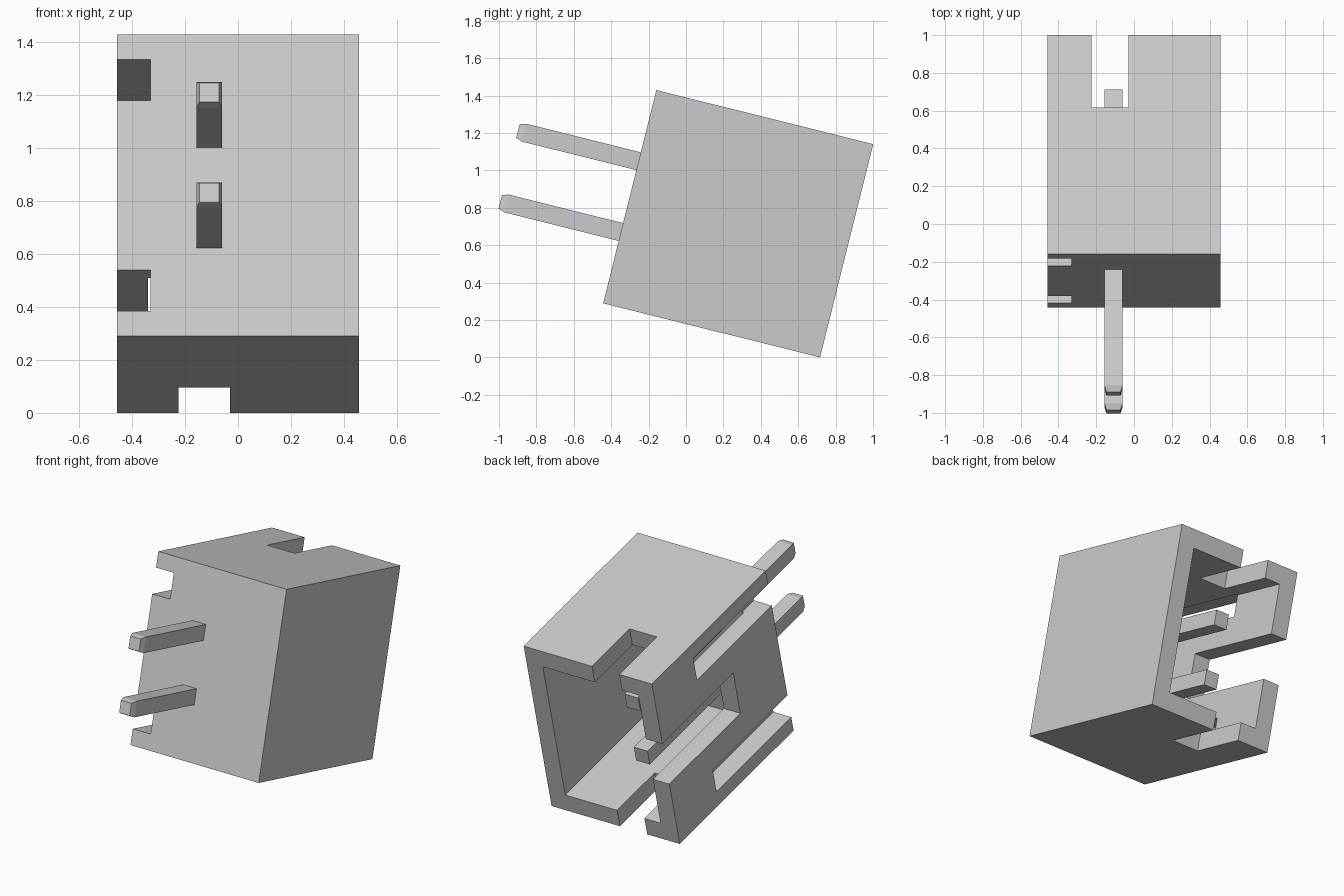
import bpy, bmesh, math
from mathutils import Matrix, Vector

old = bpy.data.objects.get("Cube")
if old:
    bpy.data.objects.remove(old, do_unlink=True)

W, D, H = 0.4575, 1.195, 1.175      # half width, depth, height of the housing
WALL = 0.117
TILT = Matrix.Translation((0, -0.443, 0.2895)) @ Matrix.Rotation(math.radians(-14), 4, "X")

grey = bpy.data.materials.new("light_grey")
grey.use_nodes = True
colour = (0.6, 0.6, 0.6, 1)
grey.diffuse_color = colour
grey.node_tree.nodes["Principled BSDF"].inputs["Base Color"].default_value = colour


def box(name, x, y, z, taper=0):
    """Box from ranges in the tilted frame; taper narrows the front end."""
    bm = bmesh.new()
    bmesh.ops.create_cube(bm, size=1)
    ranges = (x, y, z)
    for v in bm.verts:
        v.co = Vector([r[0] if c < 0 else r[1] for c, r in zip(v.co, ranges)])
    if taper:
        tip = [f for f in bm.faces if f.normal.y < -0.5]
        bmesh.ops.inset_region(bm, faces=tip, thickness=taper, depth=0)
        for v in tip[0].verts:
            v.co.y -= 0.035
    mesh = bpy.data.meshes.new(name)
    bm.to_mesh(mesh)
    bm.free()
    mesh.materials.append(grey)
    obj = bpy.data.objects.new(name, mesh)
    bpy.context.collection.objects.link(obj)
    obj.matrix_world = TILT
    return obj


def cut(target, *ranges):
    cutter = box("cutter", *ranges)
    cutter.hide_render = True
    mod = target.modifiers.new("cut", "BOOLEAN")
    mod.operation = "DIFFERENCE"
    mod.solver = "EXACT"
    mod.object = cutter
    bpy.context.view_layer.objects.active = target
    bpy.ops.object.modifier_apply(modifier=mod.name)
    bpy.data.objects.remove(cutter, do_unlink=True)


# Housing: open at the back
housing = box("housing", (-W, W), (0, D), (0, H))
cut(housing, (WALL - W, W - WALL), (0.125, D + 0.1), (WALL, H - WALL))
# Key notches through the top and bottom walls
cut(housing, (-0.225, -0.03), (0.8, D + 0.2), (-0.1, H + 0.1))
# Wide gap in the right wall, open to the back
cut(housing, (-W - 0.1, -0.28), (0.45, D + 0.2), (0.44, H - 0.44))
# Long slots in the right wall, open to the front
for low in (0.098, H - 0.258):
    cut(housing, (-W - 0.1, -0.33), (-0.1, 0.785), (low, low + 0.16))

# Contact pins
for name, z in (("lower_pin", 0.393), ("upper_pin", 0.783)):
    box(name, (-0.157, -0.06), (-0.63, 0.982), (z - 0.049, z + 0.049), taper=0.016)
